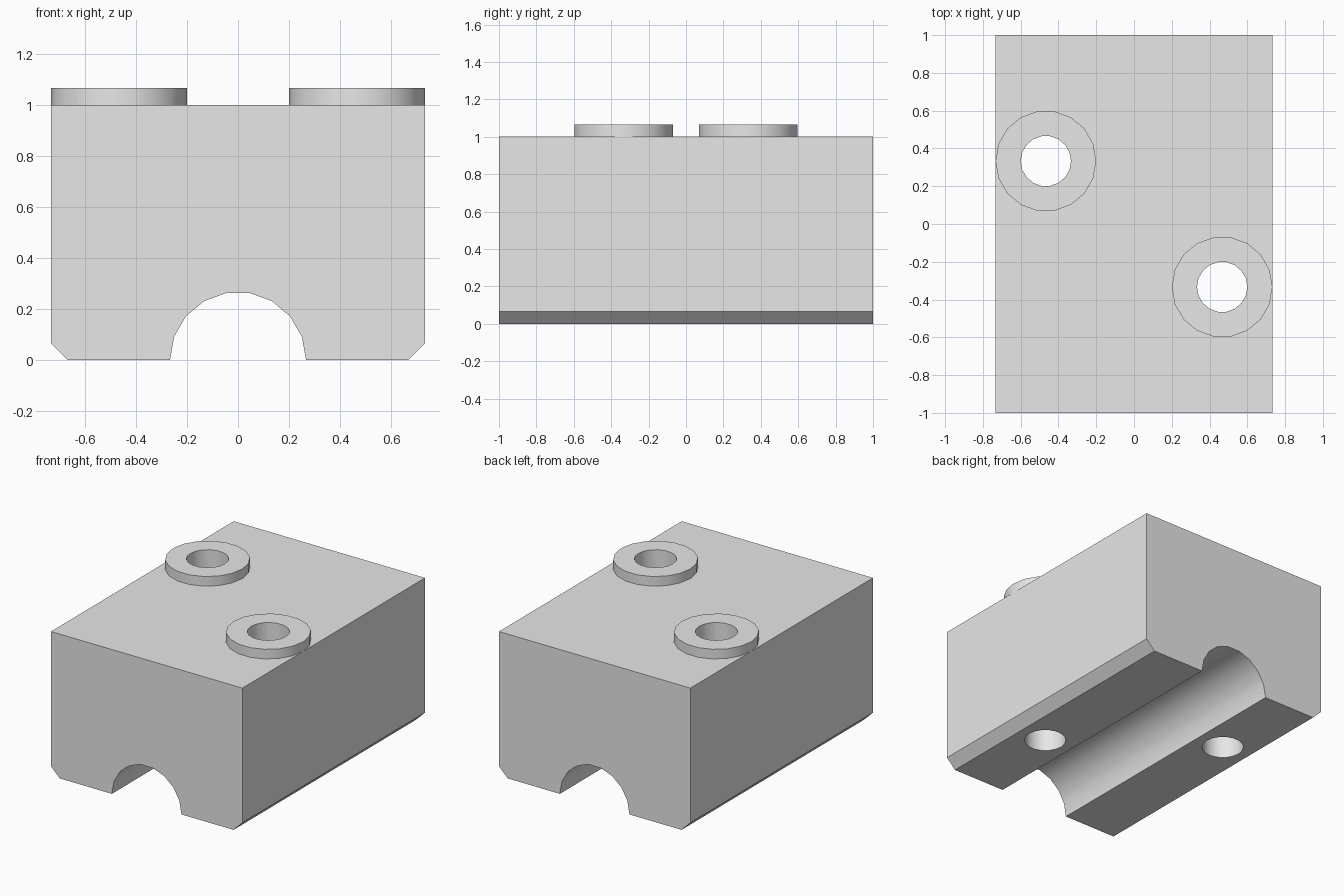
import bpy, bmesh
from math import cos, sin, pi, radians

if "Cube" in bpy.data.objects:
    bpy.data.objects.remove(bpy.data.objects["Cube"])

SIDES = 18
HALF_W, HALF_L, HEIGHT = 0.7333, 1.0, 1.0
CHAMFER, CHANNEL_R = 0.0667, 0.2667
HOLE_R, BOSS_R, BOSS_H = 0.1333, 0.2667, 0.0667
HOLES = [(0.4667, -0.3333), (-0.4667, 0.3333)]

grey = bpy.data.materials.new("light grey")
grey.use_nodes = True
grey.diffuse_color = (0.8, 0.8, 0.8, 1)
grey.node_tree.nodes["Principled BSDF"].inputs["Base Color"].default_value = (0.8, 0.8, 0.8, 1)


def add_object(name, bm):
    bmesh.ops.recalc_face_normals(bm, faces=bm.faces)
    mesh = bpy.data.meshes.new(name)
    bm.to_mesh(mesh)
    bm.free()
    mesh.materials.append(grey)
    ob = bpy.data.objects.new(name, mesh)
    bpy.context.collection.objects.link(ob)
    return ob


def activate(ob):
    bpy.ops.object.select_all(action='DESELECT')
    ob.select_set(True)
    bpy.context.view_layer.objects.active = ob


def circle(bm, x, y, z, r):
    return [bm.verts.new((x + r * cos(2 * pi * i / SIDES), y + r * sin(2 * pi * i / SIDES), z))
            for i in range(SIDES)]


def bridge(bm, a, b):
    for i in range(SIDES):
        j = (i + 1) % SIDES
        bm.faces.new((a[i], a[j], b[j], b[i]))


# Block: end profile with chamfered lower edges and a half-round channel
arch = [(CHANNEL_R * cos(pi * i / 9), CHANNEL_R * sin(pi * i / 9)) for i in range(10)]
profile = arch + [(CHAMFER - HALF_W, 0), (-HALF_W, CHAMFER), (-HALF_W, HEIGHT),
                  (HALF_W, HEIGHT), (HALF_W, CHAMFER), (HALF_W - CHAMFER, 0)]
bm = bmesh.new()
face = bm.faces.new([bm.verts.new((x, -HALF_L, z)) for x, z in profile])
ext = bmesh.ops.extrude_face_region(bm, geom=[face], use_keep_orig=True)
moved = [v for v in ext["geom"] if isinstance(v, bmesh.types.BMVert)]
bmesh.ops.translate(bm, verts=moved, vec=(0, 2 * HALF_L, 0))
block = add_object("block", bm)

# Vertical through holes
for x, y in HOLES:
    bm = bmesh.new()
    low, high = circle(bm, x, y, -0.2, HOLE_R), circle(bm, x, y, 1.2, HOLE_R)
    bridge(bm, low, high)
    bm.faces.new(low)
    bm.faces.new(high)
    cutter = add_object("hole_cutter", bm)
    cutter.hide_render = True
    mod = block.modifiers.new("hole", 'BOOLEAN')
    mod.operation, mod.solver, mod.object = 'DIFFERENCE', 'EXACT', cutter
    activate(block)
    bpy.ops.object.modifier_apply(modifier=mod.name)
    bpy.data.objects.remove(cutter)

# Raised ring around each hole
parts = [block]
for name, (x, y) in zip(("left_boss", "right_boss"), HOLES):
    bm = bmesh.new()
    rings = [circle(bm, x, y, z, r) for z, r in (
        (HEIGHT, BOSS_R), (HEIGHT + BOSS_H, BOSS_R), (HEIGHT + BOSS_H, HOLE_R), (HEIGHT, HOLE_R))]
    for i in range(4):
        bridge(bm, rings[i], rings[(i + 1) % 4])
    parts.append(add_object(name, bm))

for ob in parts:
    activate(ob)
    bpy.ops.object.shade_smooth_by_angle(angle=radians(30))
